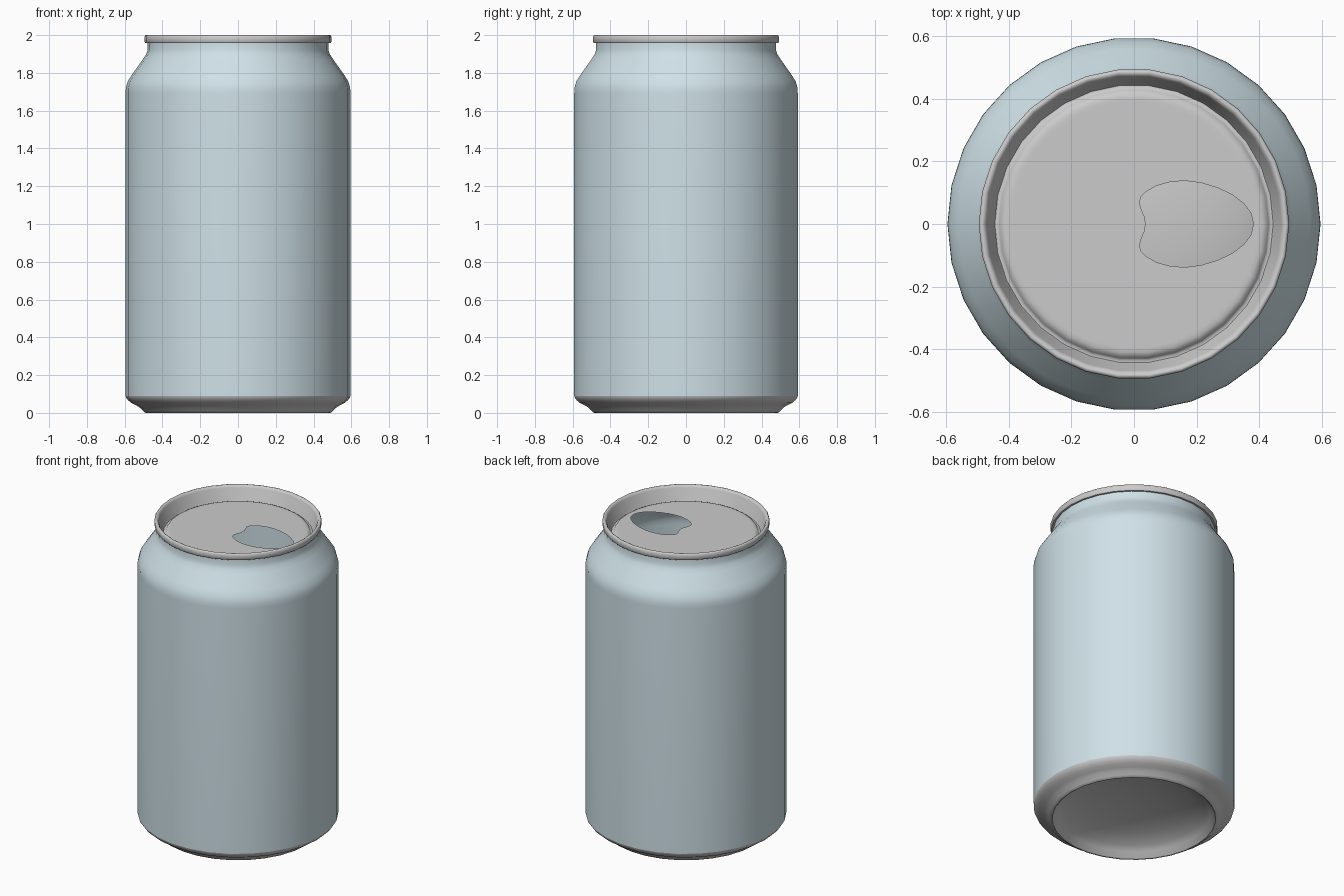
import bpy, bmesh, math

if "Cube" in bpy.data.objects:
    bpy.data.objects.remove(bpy.data.objects["Cube"])

SIDES = 30


def ring(bm, r, z):
    return [bm.verts.new((r * math.cos(a), r * math.sin(a), z))
            for a in (2 * math.pi * i / SIDES for i in range(SIDES))]


def lathe(bm, profile):
    """Revolve (radius, height) points about z; returns the last ring."""
    rings = [ring(bm, r, z) for r, z in profile]
    for a, b in zip(rings, rings[1:]):
        for i in range(SIDES):
            j = (i + 1) % SIDES
            bm.faces.new((a[i], a[j], b[j], b[i]))
    return rings[-1]


def finish(bm, name, material=None, angle=40):
    bmesh.ops.remove_doubles(bm, verts=bm.verts, dist=1e-5)
    mesh = bpy.data.meshes.new(name)
    bm.to_mesh(mesh)
    bm.free()
    ob = bpy.data.objects.new(name, mesh)
    bpy.context.collection.objects.link(ob)
    if material:
        mesh.materials.append(material)
    bpy.ops.object.select_all(action='DESELECT')
    ob.select_set(True)
    bpy.context.view_layer.objects.active = ob
    bpy.ops.object.shade_smooth_by_angle(angle=math.radians(angle))
    return ob


paint = bpy.data.materials.new("pale_blue_paint")
paint.diffuse_color = (0.62, 0.75, 0.80, 1)
paint.use_nodes = True
paint.node_tree.nodes["Principled BSDF"].inputs["Base Color"].default_value = paint.diffuse_color

# Painted wall with tapered shoulder and neck
bm = bmesh.new()
lathe(bm, [(0.595, 0.09), (0.595, 0.12), (0.595, 1.69), (0.594, 1.72),
           (0.584, 1.755), (0.562, 1.79), (0.505, 1.87), (0.487, 1.897),
           (0.479, 1.92), (0.479, 1.965)])
finish(bm, "can_wall", paint)

# Bare metal base: domed underside, standing rim and curved chamfer
bm = bmesh.new()
lathe(bm, [(0, 0.13), (0.12, 0.126), (0.24, 0.112), (0.34, 0.09),
           (0.42, 0.06), (0.455, 0.035), (0.478, 0.004), (0.484, 0),
           (0.492, 0.001), (0.503, 0.01), (0.52, 0.028), (0.54, 0.041),
           (0.565, 0.053), (0.583, 0.068), (0.593, 0.082), (0.595, 0.09)])
finish(bm, "can_base")

# Lid: rolled seam, countersink groove and raised panel with a mouth opening
bm = bmesh.new()
z = 1.925
edge = lathe(bm, [(0.479, 1.958), (0.490, 1.958), (0.495, 1.965),
                  (0.495, 1.992), (0.490, 1.999), (0.484, 2.0),
                  (0.476, 1.996), (0.470, 1.985), (0.450, 1.915),
                  (0.444, 1.904), (0.436, 1.904), (0.430, 1.910),
                  (0.424, 1.919), (0.412, z - 0.001), (0.400, z), (0.390, z)])
half = [(0.373, 0.035), (0.35, 0.065), (0.315, 0.092), (0.27, 0.114),
        (0.215, 0.131), (0.16, 0.138), (0.11, 0.133), (0.07, 0.121),
        (0.04, 0.104), (0.022, 0.086), (0.017, 0.068), (0.024, 0.045),
        (0.034, 0.022)]
outline = [(0.381, 0)] + half + [(0.037, 0)] + [(x, -y) for x, y in reversed(half)]
hole = [bm.verts.new((x, y, z)) for x, y in outline]
hole_edges = [bm.edges.new((hole[i - 1], hole[i])) for i in range(len(hole))]
edge_edges = [bm.edges.get((edge[i - 1], edge[i])) for i in range(SIDES)]
fill = bmesh.ops.triangle_fill(bm, edges=hole_edges + edge_edges,
                               use_beauty=True, normal=(0, 0, 1))
for f in fill["geom"]:
    if isinstance(f, bmesh.types.BMFace):
        f.normal_update()
        if f.normal.z < 0:
            f.normal_flip()
finish(bm, "can_lid", angle=50)
